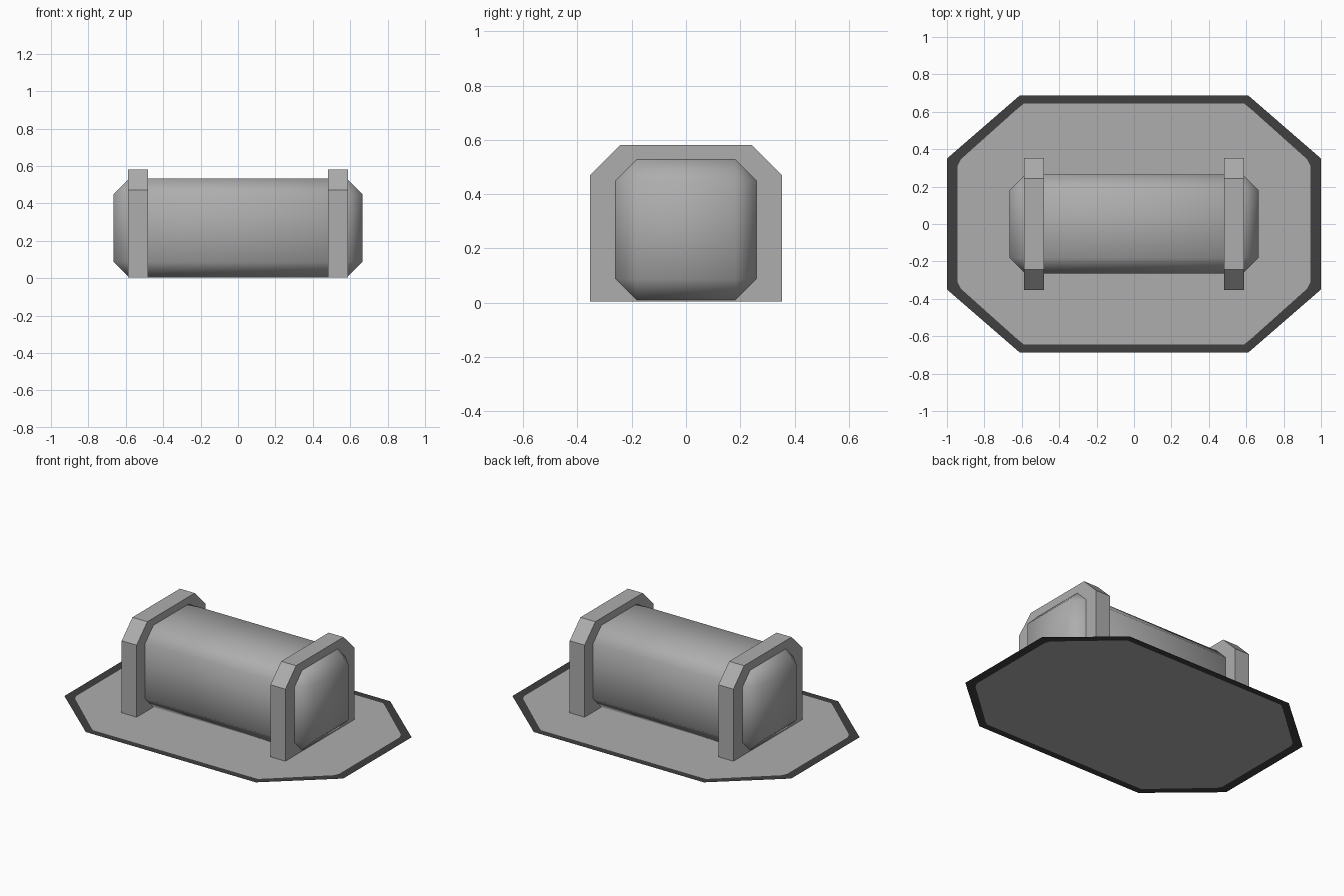
import bpy
import bmesh

cube = bpy.data.objects.get("Cube")
if cube:
    bpy.data.objects.remove(cube, do_unlink=True)


def material(name, value):
    mat = bpy.data.materials.new(name)
    mat.use_nodes = True
    colour = (value, value, value, 1)
    mat.diffuse_color = colour
    mat.node_tree.nodes["Principled BSDF"].inputs["Base Color"].default_value = colour
    return mat


grey = material("mid grey", 0.42)
dark = material("dark grey", 0.05)


def finish(bm, name, mats, smooth=False):
    mesh = bpy.data.meshes.new(name)
    for f in bm.faces:
        f.smooth = smooth
    bm.to_mesh(mesh)
    bm.free()
    for m in mats:
        mesh.materials.append(m)
    obj = bpy.data.objects.new(name, mesh)
    bpy.context.collection.objects.link(obj)
    return obj


def ring(quarter):
    """Mirror the points of the +x +y quarter into a closed outline."""
    right = [(x, -y) for x, y in reversed(quarter)] + quarter
    return right + [(-x, -y) for x, y in right]


# Ground plate: flat sheet with a dark rim around a grey panel
bm = bmesh.new()
loops = []
for quarter in ([(1, 0.35), (0.61, 0.688)],
                [(0.943, 0.31), (0.927, 0.345), (0.627, 0.613), (0.59, 0.643)]):
    loops.append([bm.verts.new((x, y, 0)) for x, y in ring(quarter)])
edges = [bm.edges.new((a, b)) for lp in loops for a, b in zip(lp, lp[1:] + lp[:1])]
bmesh.ops.triangle_fill(bm, use_beauty=True, edges=edges, normal=(0, 0, 1))
inner = set(loops[1])
for f in [f for f in bm.faces if set(f.verts) <= inner]:
    bm.faces.remove(f)
for f in bm.faces:
    f.material_index = 1
bm.faces.new(loops[1])
bm.normal_update()
for f in bm.faces:
    if f.normal.z < 0:
        f.normal_flip()
finish(bm, "ground_plate", [grey, dark])

# Barrel: long box with chamfered edges, shaded smooth
bm = bmesh.new()
bmesh.ops.create_cube(bm, size=1)
bmesh.ops.scale(bm, vec=(1.33, 0.53, 0.53), verts=bm.verts)
bmesh.ops.translate(bm, vec=(0, 0, 0.268), verts=bm.verts)
bmesh.ops.bevel(bm, geom=bm.edges[:], offset=0.084, segments=1, affect='EDGES')
finish(bm, "barrel", [grey], smooth=True)

# Clamps: one solid bracket with cut top corners at each end
profile = [(-0.353, 0.003), (0.353, 0.003), (0.353, 0.47),
           (0.243, 0.58), (-0.243, 0.58), (-0.353, 0.47)]
for name, x in (("left_clamp", 0.48), ("right_clamp", -0.587)):
    bm = bmesh.new()
    face = bm.faces.new([bm.verts.new((x, y, z)) for y, z in profile])
    out = bmesh.ops.extrude_face_region(bm, geom=[face])
    verts = [g for g in out["geom"] if isinstance(g, bmesh.types.BMVert)]
    bmesh.ops.translate(bm, vec=(0.107, 0, 0), verts=verts)
    bmesh.ops.recalc_face_normals(bm, faces=bm.faces[:])
    finish(bm, name, [grey])
